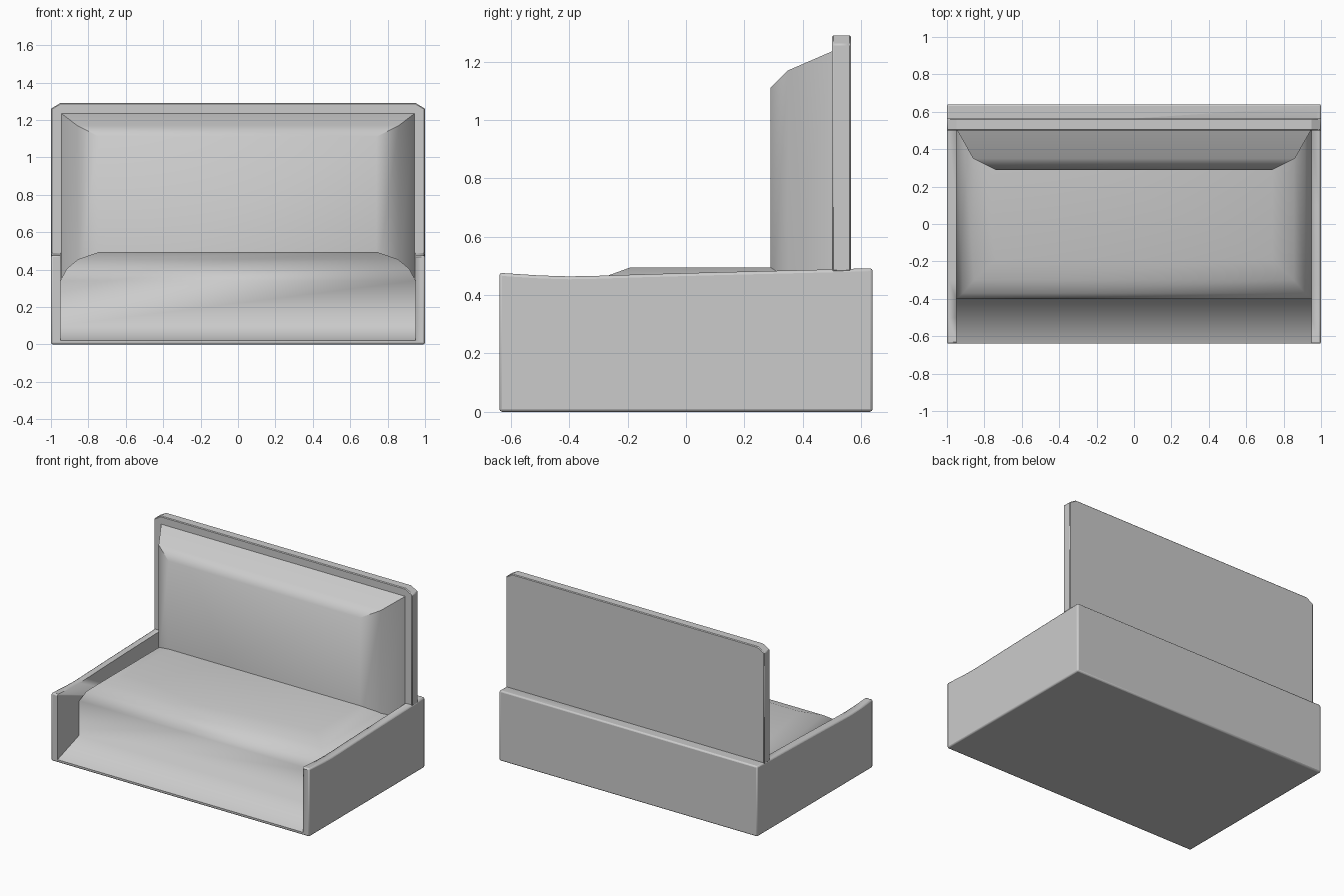
import bpy, bmesh, math

if "Cube" in bpy.data.objects:
    bpy.data.objects.remove(bpy.data.objects["Cube"])


def make(name, verts, faces, angle):
    mesh = bpy.data.meshes.new(name)
    bm = bmesh.new()
    vs = [bm.verts.new(v) for v in verts]
    for f in faces:
        bm.faces.new([vs[i] for i in f])
    bmesh.ops.recalc_face_normals(bm, faces=bm.faces)
    bm.to_mesh(mesh)
    bm.free()
    ob = bpy.data.objects.new(name, mesh)
    bpy.context.collection.objects.link(ob)
    bpy.ops.object.select_all(action='DESELECT')
    ob.select_set(True)
    bpy.context.view_layer.objects.active = ob
    bpy.ops.object.shade_smooth_by_angle(angle=math.radians(angle))
    return ob


def prism(name, near, far, angle=30):
    """Solid between two matching outlines."""
    n = len(near)
    faces = [list(range(n)), list(range(n, 2 * n))]
    faces += [[i, (i + 1) % n, n + (i + 1) % n, n + i] for i in range(n)]
    return make(name, near + far, faces, angle)


def cushion(name, rings, angle):
    """Loft of four-point U-shaped rings, closed by the last one."""
    verts = [p for r in rings for p in r]
    faces = [[4 * k + i, 4 * k + i + 1, 4 * k + i + 5, 4 * k + i + 4]
             for k in range(len(rings) - 1) for i in range(3)]
    last = 4 * (len(rings) - 1)
    faces.append([last, last + 1, last + 2, last + 3])
    return make(name, verts, faces, angle)


def add_bevel(ob, width, segments):
    m = ob.modifiers.new("bevel", 'BEVEL')
    m.width, m.segments = width, segments
    m.limit_method, m.angle_limit = 'ANGLE', math.radians(40)


# base shell: dipped side outline, hollowed so sides, back and floor remain
side = [(-.64, 0), (.64, 0), (.64, .492), (.5, .488), (.1, .478), (-.15, .471),
        (-.3, .466), (-.4, .464), (-.5, .467), (-.64, .476)]
base = prism("base_shell", [(-1, y, z) for y, z in side], [(1, y, z) for y, z in side])
add_bevel(base, .01, 2)
floor = [(-.95, -1), (.95, -1), (.95, .5), (-.95, .5)]
cutter = prism("hollow_cutter", [(x, y, .02) for x, y in floor], [(x, y, 1) for x, y in floor])
cutter.hide_render = True
cutter.display_type = 'WIRE'
cut = base.modifiers.new("hollow", 'BOOLEAN')
cut.operation, cut.object, cut.solver = 'DIFFERENCE', cutter, 'EXACT'
bpy.context.view_layer.objects.active = base
for m in list(base.modifiers):
    bpy.ops.object.select_all(action='DESELECT')
    base.select_set(True)
    bpy.context.view_layer.objects.active = base
    bpy.ops.object.modifier_apply(modifier=m.name)
bpy.data.objects.remove(cutter)

# seat with sloping front ledge, upright front and domed top (half width, y, z)
seat = [(.95, -.64, .02), (.95, -.4, .1), (.95, -.4, .34), (.915, -.37, .405),
        (.855, -.30, .455), (.74, -.19, .495)]
cushion("seat", [[(-w, .5, z), (-w, y, z), (w, y, z), (w, .5, z)] for w, y, z in seat], 80)

# backrest panel with clipped top corners
outline = [(-1, .48), (1, .48), (1, 1.26), (.95, 1.29), (-.95, 1.29), (-1, 1.26)]
panel = prism("backrest_panel", [(x, .5, z) for x, z in outline], [(x, .565, z) for x, z in outline])
add_bevel(panel, .005, 1)

# backrest cushion (half width, y, top z)
back = [(.945, .5, 1.235), (.86, .35, 1.17), (.74, .29, 1.11)]
cushion("backrest_cushion",
        [[(-w, y, .34), (-w, y, t), (w, y, t), (w, y, .34)] for w, y, t in back], 50)
